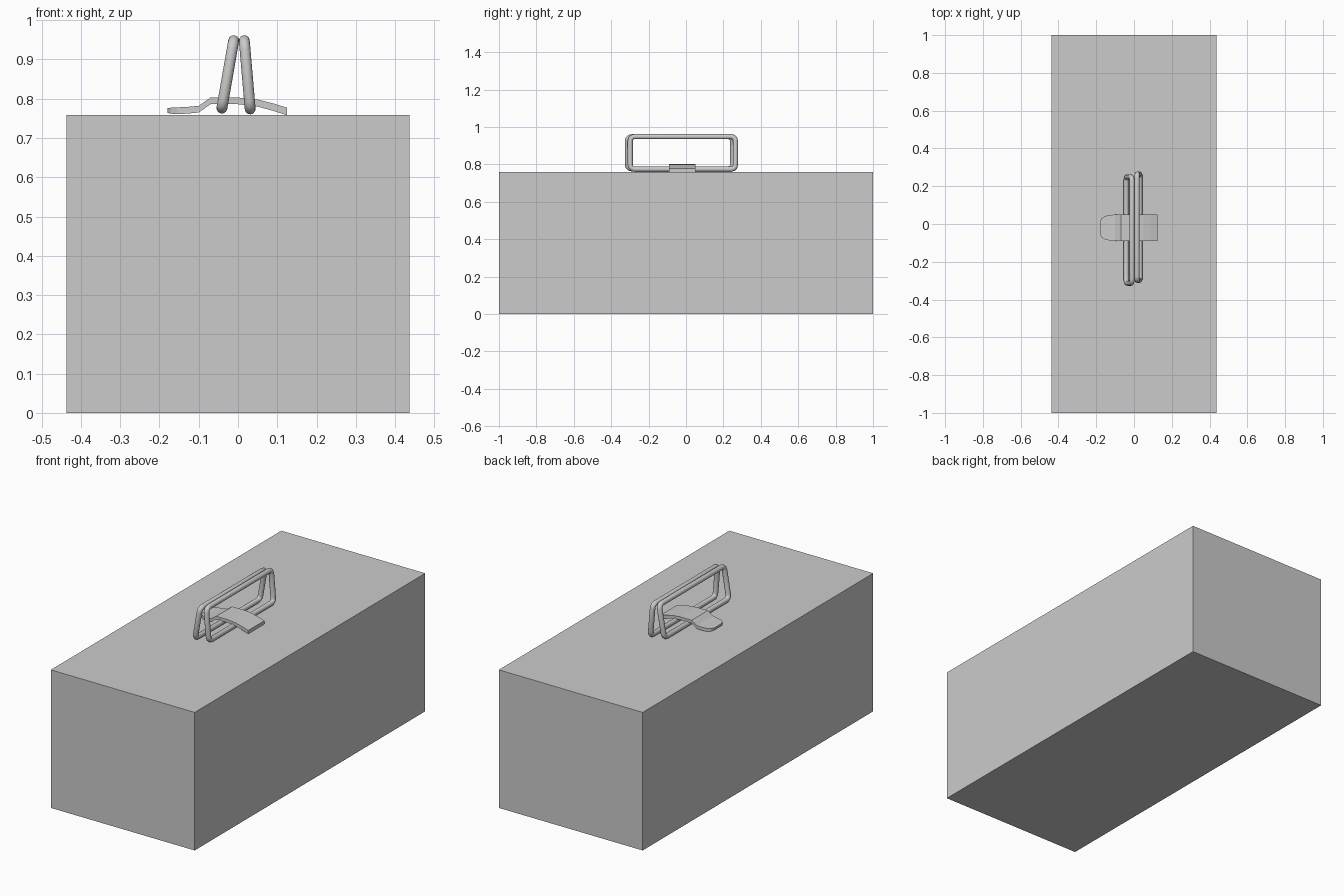
import bpy
import bmesh
from math import sin, cos, pi, radians
from mathutils import Vector

old = bpy.data.objects.get("Cube")
if old:
    bpy.data.objects.remove(old, do_unlink=True)

grey = bpy.data.materials.new("light grey")
grey.use_nodes = True
colour = (0.6, 0.6, 0.6, 1)
grey.diffuse_color = colour
grey.node_tree.nodes["Principled BSDF"].inputs["Base Color"].default_value = colour

BOX = Vector((0.874, 2.0, 0.758))


def add_mesh(name, bm):
    bmesh.ops.recalc_face_normals(bm, faces=bm.faces)
    mesh = bpy.data.meshes.new(name)
    bm.to_mesh(mesh)
    bm.free()
    mesh.materials.append(grey)
    obj = bpy.data.objects.new(name, mesh)
    bpy.context.collection.objects.link(obj)
    return obj


def handle_loop(name, bottom, top, y_min, y_max, radius=0.0138, corner=0.022):
    """Leaning rectangular wire ring; bottom and top are (x, z) of the rails."""
    low = Vector((bottom[0], 0, bottom[1]))
    high = Vector((top[0], 0, top[1]))
    height = (high - low).length
    up = (high - low).normalized()
    y0, y1 = y_min + radius, y_max - radius
    centres = [(y1 - corner, height - corner), (y0 + corner, height - corner),
               (y0 + corner, corner), (y1 - corner, corner)]
    points = []
    for quarter, (y, h) in enumerate(centres):
        for step in range(4):
            a = quarter * pi / 2 + step * pi / 6
            points.append(low + up * (h + corner * sin(a))
                          + Vector((0, y + corner * cos(a), 0)))
    # sweep a round section along the loop
    sides = 12
    across = up.cross(Vector((0, 1, 0)))
    bm = bmesh.new()
    rings = []
    for i, p in enumerate(points):
        a = (i // 4) * pi / 2 + (i % 4) * pi / 6
        outward = Vector((0, cos(a), 0)) + up * sin(a)
        rings.append([bm.verts.new(p + radius * (outward * cos(t) + across * sin(t)))
                      for t in (2 * pi * k / sides for k in range(sides))])
    for i, ring in enumerate(rings):
        following = rings[(i + 1) % len(rings)]
        for k in range(sides):
            n = (k + 1) % sides
            bm.faces.new((ring[k], ring[n], following[n], following[k]))
    obj = add_mesh(name, bm)
    bpy.ops.object.select_all(action="DESELECT")
    obj.select_set(True)
    bpy.context.view_layer.objects.active = obj
    bpy.ops.object.shade_smooth_by_angle(angle=radians(40))


# Main box
bm = bmesh.new()
bmesh.ops.create_cube(bm, size=1)
bmesh.ops.scale(bm, vec=BOX, verts=bm.verts)
bmesh.ops.translate(bm, vec=(0, 0, BOX.z / 2), verts=bm.verts)
add_mesh("box_body", bm)

# Pair of leaning wire handles
handle_loop("right_handle", (-0.041, 0.776), (-0.011, 0.948), -0.327, 0.263)
handle_loop("left_handle", (0.031, 0.774), (0.016, 0.948), -0.312, 0.278)

# Strap over the handles: x, underside z, top z, half width
stations = [(-0.18, 0.764, 0.776, 0.032), (-0.172, 0.762, 0.777, 0.05),
            (-0.155, 0.761, 0.778, 0.062), (-0.13, 0.762, 0.779, 0.067),
            (-0.1, 0.765, 0.782, 0.07), (-0.07, 0.786, 0.803, 0.07),
            (0.0, 0.786, 0.803, 0.07), (0.05, 0.78, 0.798, 0.07),
            (0.09, 0.769, 0.788, 0.07), (0.125, 0.758, 0.777, 0.07)]
strap_y = -0.02
bm = bmesh.new()
sections = [[bm.verts.new((x, strap_y + s * w, z))
             for s, z in ((-1, low), (1, low), (1, high), (-1, high))]
            for x, low, high, w in stations]
for a, b in zip(sections, sections[1:]):
    for k in range(4):
        n = (k + 1) % 4
        bm.faces.new((a[k], a[n], b[n], b[k]))
bm.faces.new(sections[0])
bm.faces.new(sections[-1])
add_mesh("strap", bm)
